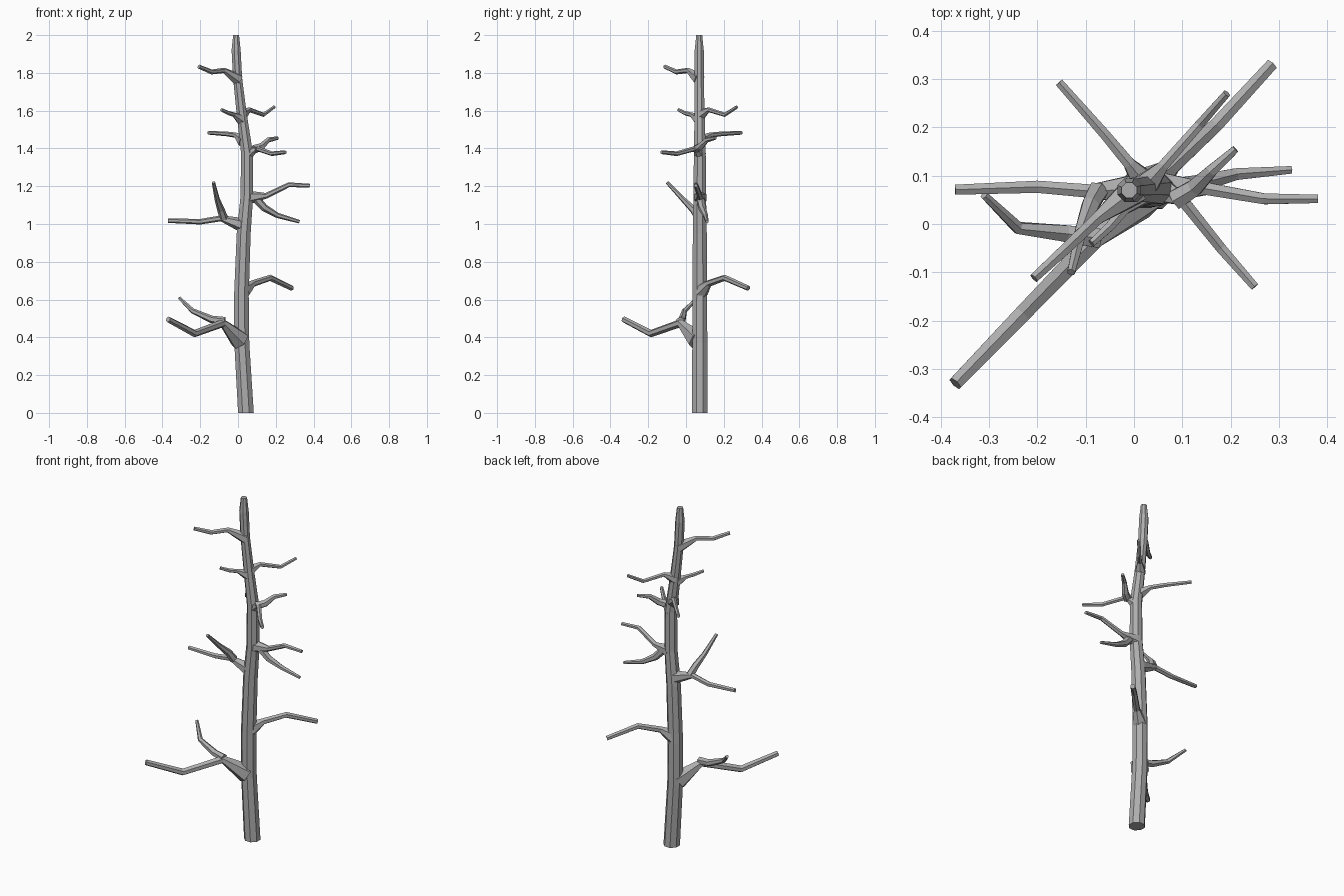
import bpy, bmesh, math
from mathutils import Vector

if "Cube" in bpy.data.objects:
    bpy.data.objects.remove(bpy.data.objects["Cube"], do_unlink=True)

bark = bpy.data.materials.new("grey dead wood")
bark.use_nodes = True
GREY = (0.42, 0.42, 0.42, 1)
bark.diffuse_color = GREY
bark.node_tree.nodes["Principled BSDF"].inputs["Base Color"].default_value = GREY


def tube(name, points, sides, level=False):
    """Faceted tapering limb through (x, y, z, radius) points."""
    bm = bmesh.new()
    path = [Vector(p[:3]) for p in points]
    rings = []
    for i, p in enumerate(path):
        tangent = (path[min(i + 1, len(path) - 1)] - path[max(i - 1, 0)]).normalized()
        if level:
            side, up = Vector((1, 0, 0)), Vector((0, 1, 0))
        else:
            side = tangent.cross(Vector((0, 0, 1))).normalized()
            up = side.cross(tangent)
        ring = []
        for k in range(sides):
            a = math.tau * (k + 0.5 * level) / sides + (0 if level else math.pi / 2)
            ring.append(bm.verts.new(p + (side * math.cos(a) + up * math.sin(a)) * points[i][3]))
        rings.append(ring)
    for lower, upper in zip(rings, rings[1:]):
        for k in range(sides):
            n = (k + 1) % sides
            bm.faces.new((lower[k], lower[n], upper[n], upper[k]))
    bm.faces.new(rings[0][::-1])
    bm.faces.new(rings[-1])
    bmesh.ops.recalc_face_normals(bm, faces=bm.faces)
    mesh = bpy.data.meshes.new(name)
    bm.to_mesh(mesh)
    bm.free()
    mesh.materials.append(bark)
    bpy.context.collection.objects.link(bpy.data.objects.new(name, mesh))


# Trunk: gently swaying octagonal column
tube("trunk", [
    (.042, .073, 0, .045), (.02, .073, .37, .043), (.018, .073, .62, .042),
    (.03, .073, .95, .04), (.047, .073, 1.15, .036), (.047, .073, 1.38, .034),
    (.02, .072, 1.58, .029), (-.002, .07, 1.77, .026), (-.01, .07, 1.92, .026),
    (-.01, .07, 2, .017)], 8, True)

# Main branches: root, elbow, bend, tip, with root and tip radii
branches = {
    "lowest_branch": ((.01, .06, .385), (-.08, -.03, .475), (-.23, -.185, .42), (-.37, -.33, .495), .055, .016),
    "low_back_branch": ((.03, .08, .645), (.08, .12, .685), (.17, .205, .715), (.285, .33, .66), .042, .014),
    "middle_right_branch": ((.02, .073, .995), (-.09, .068, 1.03), (-.2, .077, 1.012), (-.37, .071, 1.018), .038, .012),
    "middle_left_branch": ((.05, .075, 1.14), (.15, .073, 1.15), (.27, .052, 1.208), (.38, .052, 1.203), .038, .01),
    "upper_front_branch": ((.045, .075, 1.36), (.1, .05, 1.4), (.18, -.05, 1.372), (.25, -.13, 1.38), .034, .01),
    "upper_back_branch": ((.03, .075, 1.435), (-.01, .125, 1.47), (-.06, .185, 1.477), (-.155, .293, 1.483), .034, .01),
    "high_back_branch": ((.02, .075, 1.575), (.06, .12, 1.605), (.135, .205, 1.578), (.192, .27, 1.62), .032, .009),
    "high_front_branch": ((.015, .065, 1.555), (-.02, .03, 1.578), (-.05, -.005, 1.587), (-.088, -.04, 1.605), .03, .009),
    "top_branch": ((0, .07, 1.765), (-.075, .012, 1.813), (-.14, -.05, 1.805), (-.207, -.112, 1.833), .034, .011),
}
for name, (root, elbow, bend, tip, thick, thin) in branches.items():
    tube(name, [(*root, thick), (*elbow, thin * .55 + thick * .25),
                (*bend, thin * .8 + thick * .13), (*tip, thin)], 6)

# Twigs forking off the main branches
twigs = {
    "lowest_twig": ((-.07, -.03, .485), (-.14, -.02, .495), (-.24, -.008, .54), (-.31, .06, .608)),
    "middle_right_twig": ((-.075, .068, 1.03), (-.09, .04, 1.075), (-.11, -.015, 1.13), (-.13, -.1, 1.22)),
    "middle_left_twig": ((.09, .075, 1.14), (.14, .085, 1.085), (.21, .103, 1.045), (.325, .112, 1.012)),
    "upper_front_twig": ((.085, .05, 1.395), (.125, .075, 1.41), (.16, .11, 1.445), (.21, .155, 1.455)),
}
for name, path in twigs.items():
    tube(name, [(*p, r) for p, r in zip(path, (.023, .02, .014, .009))], 6)
